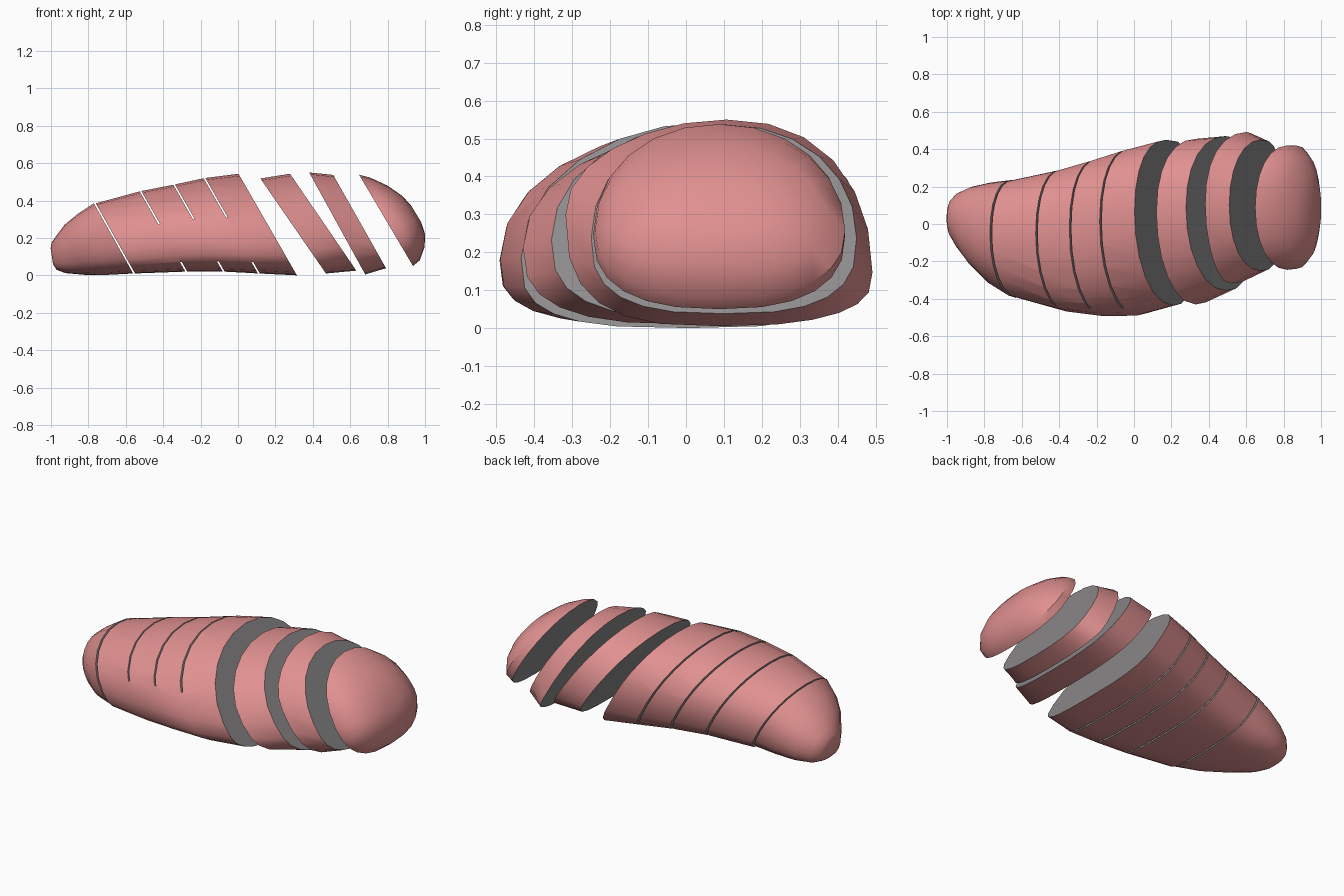
import bpy, bmesh, math

if "Cube" in bpy.data.objects:
    bpy.data.objects.remove(bpy.data.objects["Cube"])

SIDES = 24


def material(name, rgb):
    m = bpy.data.materials.new(name)
    m.diffuse_color = (*rgb, 1)
    m.use_nodes = True
    m.node_tree.nodes["Principled BSDF"].inputs["Base Color"].default_value = m.diffuse_color
    return m


skin = material("pink_skin", (0.75, 0.28, 0.28))
cut = material("grey_cut_face", (0.27, 0.26, 0.26))


def spow(v, p):
    return math.copysign(abs(v) ** p, v)


def ring(xb, slope, y0, y1, z0, z1, lean=0.0, tilt=0.0, low=2.8, dx=0.0):
    """Rounded, flat-bottomed section lying in a slanted plane x = xb - slope*z."""
    pts = []
    cy, a, h = (y0 + y1) / 2, (y1 - y0) / 2, z1 - z0
    zw = z0 + 0.4 * h
    for i in range(SIDES):
        t = 2 * math.pi * i / SIDES
        c, s = math.cos(t), math.sin(t)
        n = 2 / (2.1 if s >= 0 else low)
        u, v = spow(c, n), spow(s, n)
        y = cy + a * u + lean * max(0, v) ** 2
        z = zw + v * (z1 - zw if v > 0 else zw - z0) + tilt * h * u * (1 - abs(v))
        pts.append((xb + dx - slope * z, y, z))
    return pts


def new_object(name, bm):
    bmesh.ops.recalc_face_normals(bm, faces=bm.faces)
    me = bpy.data.meshes.new(name)
    bm.to_mesh(me)
    bm.free()
    me.materials.append(skin)
    me.materials.append(cut)
    ob = bpy.data.objects.new(name, me)
    bpy.context.collection.objects.link(ob)
    return ob


def loft(bm, rings, start_mat, end_mat):
    loops = [[bm.verts.new(p) for p in r] for r in rings]
    n = len(rings[0])
    for A, B in zip(loops, loops[1:]):
        for i in range(n):
            j = (i + 1) % n
            bm.faces.new((A[i], A[j], B[j], B[i])).smooth = True
    for loop, mat in ((loops[0], start_mat), (loops[-1], end_mat)):
        bm.faces.new(loop).material_index = mat


def piece(name, rings, start_mat=1, end_mat=1, cutter=None):
    """Loft the rings, cap both ends, optionally cut slits."""
    bm = bmesh.new()
    loft(bm, rings, start_mat, end_mat)
    ob = new_object(name, bm)
    bpy.ops.object.select_all(action='DESELECT')
    bpy.context.view_layer.objects.active = ob
    ob.select_set(True)
    if cutter:
        mod = ob.modifiers.new("slits", 'BOOLEAN')
        mod.operation, mod.solver, mod.object = 'DIFFERENCE', 'EXACT', cutter
        bpy.ops.object.modifier_apply(modifier=mod.name)
    bpy.ops.object.shade_smooth_by_angle(angle=math.radians(40))


# Sections of the sliced half: xb, slope, y0, y1, z0, z1, lean, tilt
cuts = [
    (-0.55, 0.56, -0.395, 0.235, 0.01, 0.385, 0.03, 0.06),
    (-0.265, 0.57, -0.468, 0.29, 0.02, 0.45, 0.04, 0.06),
    (-0.065, 0.57, -0.492, 0.345, 0.02, 0.485, 0.05, 0.06),
    (0.117, 0.57, -0.49, 0.40, 0.01, 0.52, 0.06, 0.06),
    (0.315, 0.575, -0.435, 0.45, 0.0, 0.543, 0.06, 0.06),
]
GAP = 0.005

# Rounded left end
piece("left_end", [
    ring(-0.98, 0.15, -0.03, 0.09, 0.06, 0.145),
    ring(-0.965, 0.18, -0.065, 0.125, 0.03, 0.175),
    ring(-0.92, 0.25, -0.125, 0.165, 0.012, 0.21),
    ring(-0.82, 0.40, -0.22, 0.20, 0.003, 0.27),
    ring(-0.69, 0.50, -0.325, 0.222, 0.003, 0.33, lean=0.02, tilt=0.04),
    ring(*cuts[0], dx=-GAP),
], start_mat=0)

# Thin slanted slabs that cut the slits but leave the front side joined
bm = bmesh.new()
for (xb, slope, *_), hinge in zip(cuts[1:4], (-0.435, -0.45, -0.45)):
    slab = [[(xb + d - slope * z, y, z) for y, z in
             ((hinge, -0.2), (0.8, -0.2), (0.8, 0.8), (hinge, 0.8))] for d in (-GAP, GAP)]
    loft(bm, slab, 1, 1)
for f in bm.faces:
    f.material_index, f.smooth = 1, False
slits = new_object("slit_cutter", bm)
slits.hide_render = True
slits.hide_viewport = False

# Half with partial slits
piece("slit_half", [ring(*c, low=3.2, dx=GAP if i == 0 else 0) for i, c in enumerate(cuts)],
      cutter=slits)
bpy.data.objects.remove(slits)

# Two loose slices
piece("loose_slice_1", [
    ring(0.477, 0.69, -0.43, 0.455, 0.01, 0.518, lean=0.05),
    ring(0.65, 0.685, -0.355, 0.47, 0.025, 0.543, lean=0.03)])
piece("loose_slice_2", [
    ring(0.683, 0.55, -0.318, 0.492, 0.005, 0.55, lean=0.02, tilt=-0.14),
    ring(0.813, 0.566, -0.25, 0.45, 0.038, 0.537)])

# Domed right end
piece("right_end", [
    ring(0.965, 0.59, -0.245, 0.42, 0.05, 0.538, low=2.5),
    ring(1.02, 0.60, -0.24, 0.42, 0.08, 0.523, low=2.4),
    ring(1.087, 0.60, -0.19, 0.365, 0.15, 0.48, low=2.2),
    ring(1.133, 0.60, -0.10, 0.27, 0.22, 0.425, low=2.1),
    ring(1.15, 0.60, 0.01, 0.17, 0.285, 0.37, low=2.0),
], end_mat=0)
